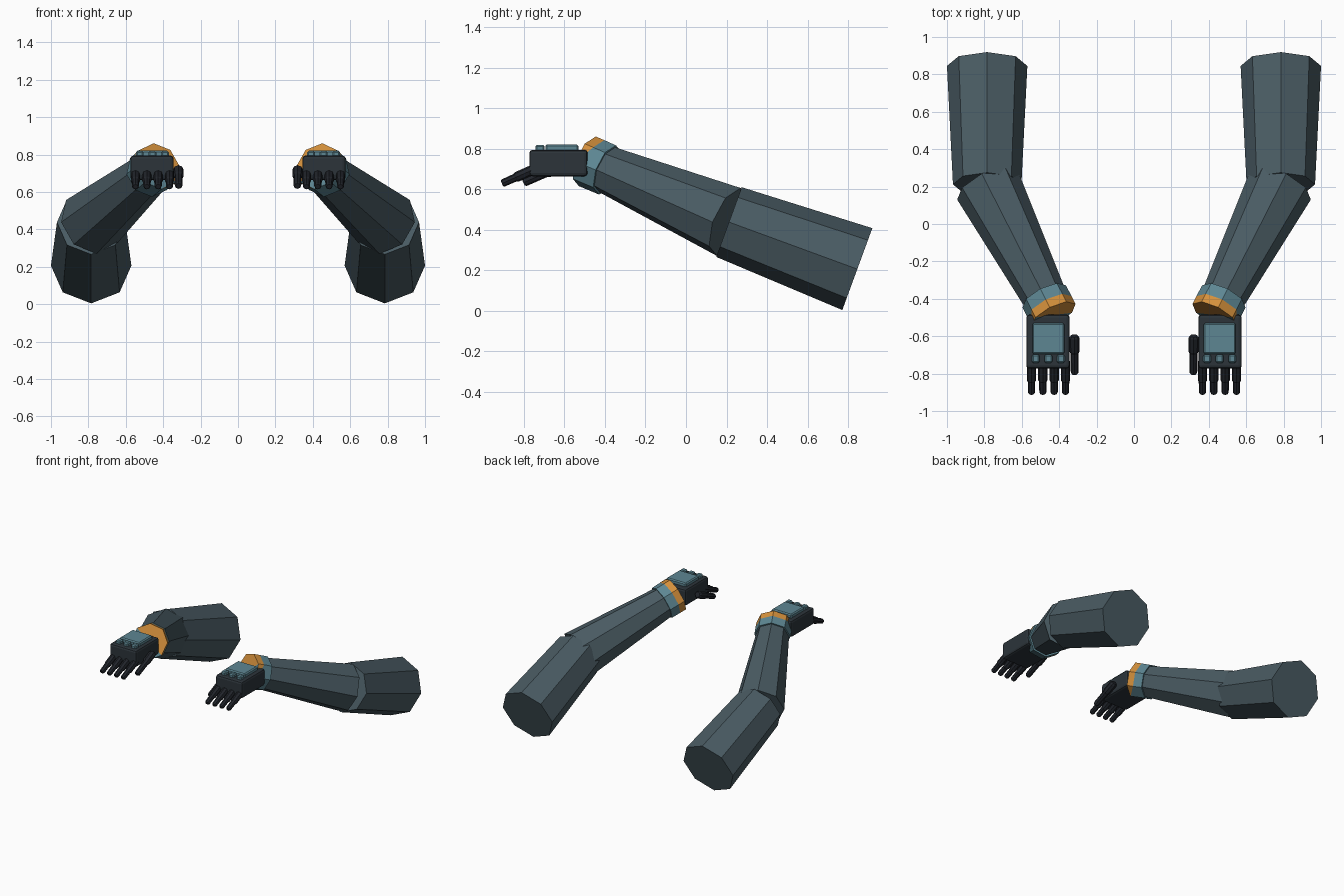
import bpy, bmesh, math
from mathutils import Vector, Matrix

if "Cube" in bpy.data.objects:
    bpy.data.objects.remove(bpy.data.objects["Cube"], do_unlink=True)


def material(name, r, g, b):
    m = bpy.data.materials.new(name)
    m.use_nodes = True
    m.diffuse_color = (r, g, b, 1)
    m.node_tree.nodes["Principled BSDF"].inputs["Base Color"].default_value = (r, g, b, 1)
    return m


SLEEVE = material("slate sleeve", 0.068, 0.105, 0.125)
TEAL = material("teal plating", 0.11, 0.24, 0.29)
ORANGE = material("orange trim", 0.66, 0.28, 0.045)
GLOVE = material("dark glove", 0.025, 0.034, 0.042)
FINGER = material("black finger", 0.015, 0.018, 0.024)


def finish(name, bm, mats):
    """Store the left part and its mirrored right twin."""
    bmesh.ops.recalc_face_normals(bm, faces=bm.faces)
    for side in ("left", "right"):
        if side == "right":
            bmesh.ops.transform(bm, matrix=Matrix.Diagonal((-1, 1, 1, 1)), verts=bm.verts)
            bmesh.ops.reverse_faces(bm, faces=bm.faces)
        mesh = bpy.data.meshes.new(side + "_" + name)
        bm.to_mesh(mesh)
        for m in mats:
            mesh.materials.append(m)
        ob = bpy.data.objects.new(side + "_" + name, mesh)
        bpy.context.collection.objects.link(ob)
    bm.free()


def loft(start, end, stations, sides=8):
    """Rings from start to end; each station is (fraction or list of them, radius)."""
    a, b = Vector(start), Vector(end)
    d = (b - a).normalized()
    across = Vector((-d.y, d.x, 0)).normalized()
    up = across.cross(d)
    if up.z < 0:
        up = -up
    bm = bmesh.new()
    rings = []
    for t, r in stations:
        ts = t if isinstance(t, list) else [t] * sides
        ring = []
        for k in range(sides):
            ang = 2 * math.pi * k / sides
            ring.append(bm.verts.new(a.lerp(b, ts[k]) + r * (math.cos(ang) * across + math.sin(ang) * up)))
        rings.append(ring)
    bands = []
    for lo, hi in zip(rings, rings[1:]):
        bands.append([bm.faces.new((lo[k], lo[(k + 1) % sides], hi[(k + 1) % sides], hi[k]))
                      for k in range(sides)])
    bm.faces.new(rings[0])
    cap = bm.faces.new(rings[-1])
    return bm, bands, cap, rings[-1]


def box(name, centre, size, bevel, mat, segments=1):
    bm = bmesh.new()
    bmesh.ops.create_cube(bm, size=1)
    bmesh.ops.transform(bm, matrix=Matrix.Translation(centre) @ Matrix.Diagonal((*size, 1)), verts=bm.verts)
    bmesh.ops.bevel(bm, geom=bm.edges[:], offset=bevel, segments=segments, profile=0.5, affect='EDGES')
    finish(name, bm, [mat])


# Arm sleeves
shoulder = (0.785, 0.845, 0.206)
elbow = Vector((0.785, 0.212, 0.438))
wrist = Vector((0.48, -0.387, 0.695))
finish("upper_arm", loft(shoulder, elbow, [(0, 0.215), (1, 0.183)])[0], [SLEEVE])
finish("forearm", loft(elbow, wrist, [(0, 0.18), (1.02, 0.118)])[0], [SLEEVE])

# Wrist cuff with trim around its top and inner front edge
cuff_end = wrist + (wrist - elbow).normalized() * 0.12
seam = [0.58 if 1 <= k <= 5 else 0.97 for k in range(8)]
bm, bands, cap, rim = loft(wrist, cuff_end, [(0, 0.13), (seam, 0.131), (1, 0.131)])
for k in range(6):
    bands[1][k].material_index = 1
for f in bmesh.ops.poke(bm, faces=[cap])["faces"]:
    f.material_index = 1 if sum(v in rim[1:6] for v in f.verts) == 2 else 0
finish("cuff", bm, [TEAL, ORANGE])

# Hand block, back plate and knuckle guards
box("palm", (0.46, -0.629, 0.729), (0.232, 0.288, 0.13), 0.016, GLOVE, 2)
box("back_plate", (0.458, -0.612, 0.803), (0.172, 0.164, 0.036), 0.008, TEAL)
for i in range(3):
    box(f"knuckle_guard_{i + 1}", (0.391 + 0.067 * i, -0.72, 0.801), (0.042, 0.046, 0.036), 0.008, TEAL)

# Fingers and thumb, each a thick joint stepping to a thinner tip
for i in range(4):
    x = 0.366 + 0.0607 * i
    bm = loft((x, -0.735, 0.705), (x, -0.908, 0.628),
              [(0, 0.025), (0.58, 0.025), (0.62, 0.02), (0.96, 0.019), (1, 0.014)])[0]
    finish(f"finger_{i + 1}", bm, [FINGER])
bm = loft((0.319, -0.598, 0.722), (0.317, -0.802, 0.632),
          [(0, 0.02), (0.05, 0.028), (0.4, 0.028), (0.46, 0.022), (0.96, 0.021), (1, 0.015)])[0]
finish("thumb", bm, [FINGER])
